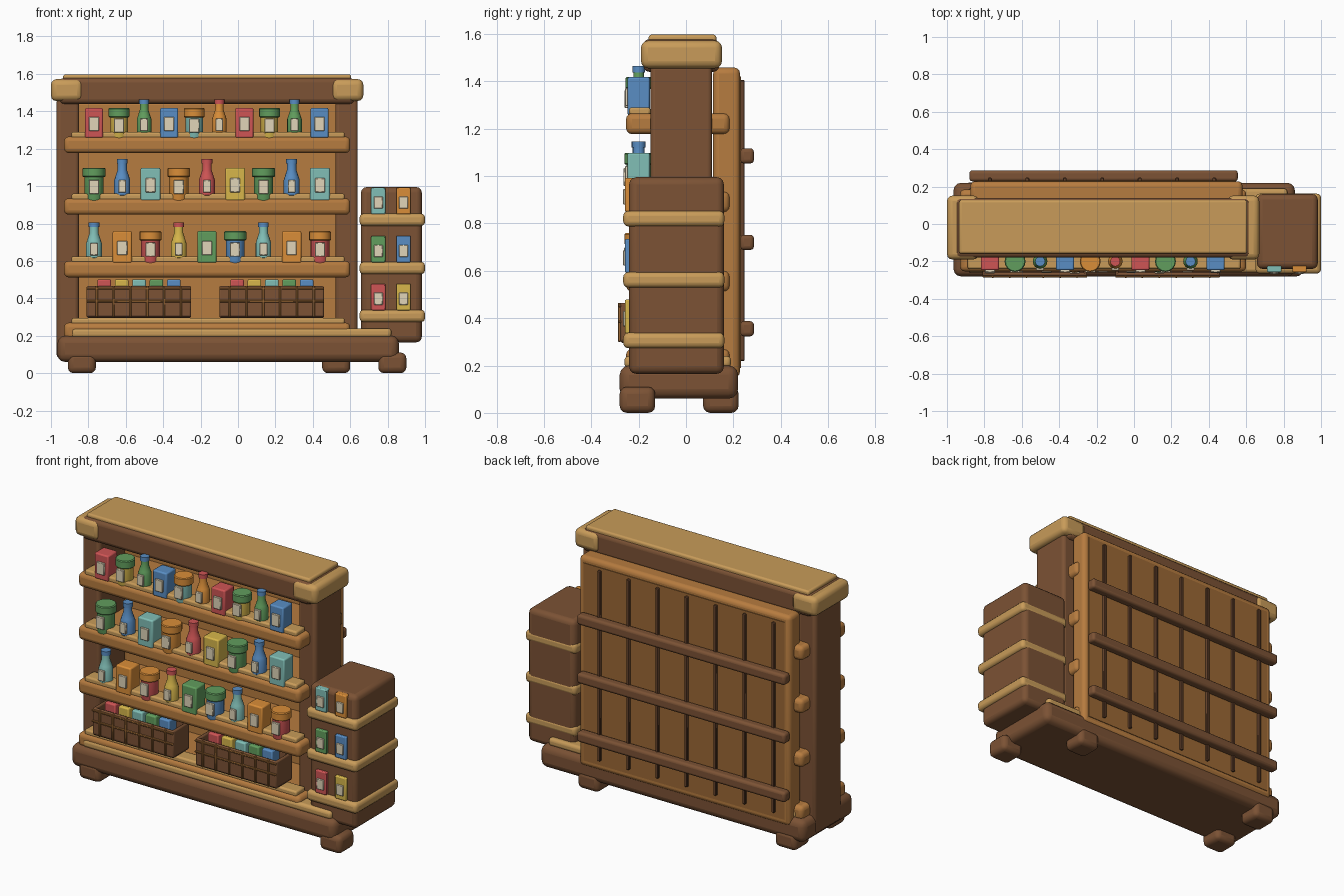
import bpy, math

if "Cube" in bpy.data.objects:
    bpy.data.objects.remove(bpy.data.objects["Cube"])

# palette
RGB = dict(brown=(.20, .085, .035), dark=(.13, .055, .025), orange=(.47, .20, .05), plank=(.33, .14, .035),
           tan=(.58, .33, .10), red=(.62, .09, .09), green=(.12, .34, .11), blue=(.10, .27, .55),
           teal=(.22, .52, .47), amber=(.70, .27, .04), yellow=(.68, .47, .07), cream=(.75, .66, .48))
MATS = {}
for k, c in RGB.items():
    MATS[k] = bpy.data.materials.new(k)
    MATS[k].diffuse_color = (*c, 1)


def finish(ob, name, col):
    ob.name = name
    ob.data.materials.append(MATS[col])
    bpy.ops.object.shade_smooth_by_angle(angle=math.radians(40))
    return ob


def box(name, col, x, y, z, bevel=.0, seg=3):
    """Rounded box given (min, max) on each axis."""
    lim = (x, y, z)
    bpy.ops.mesh.primitive_cube_add(size=1, location=[(a + b) / 2 for a, b in lim])
    ob = bpy.context.object
    ob.scale = [b - a for a, b in lim]
    bpy.ops.object.transform_apply(location=False, rotation=False)
    if bevel:
        m = ob.modifiers.new("round", 'BEVEL')
        m.width, m.segments = bevel, seg
    return finish(ob, name, col)


def lathe(name, col, x, y, z, profile, n=16):
    """Solid of revolution from (radius, height) points."""
    verts = [(r * math.cos(2 * math.pi * i / n), r * math.sin(2 * math.pi * i / n), h)
             for r, h in profile for i in range(n)]
    faces = [(j * n + i, j * n + (i + 1) % n, (j + 1) * n + (i + 1) % n, (j + 1) * n + i)
             for j in range(len(profile) - 1) for i in range(n)]
    faces += [tuple(reversed(range(n))), tuple(range(len(verts) - n, len(verts)))]
    me = bpy.data.meshes.new(name)
    me.from_pydata(verts, [], faces)
    ob = bpy.data.objects.new(name, me)
    ob.location = (x, y, z)
    bpy.context.collection.objects.link(ob)
    bpy.ops.object.select_all(action='DESELECT')
    bpy.context.view_layer.objects.active = ob
    ob.select_set(True)
    return finish(ob, name, col)


YI = -.20  # row of goods


def label(x, y, z, w=.054, h=.075):
    box("label", 'cream', (x - w / 2, x + w / 2), (y - .008, y + .008), (z - h / 2, z + h / 2), .003, 1)


def carton(x, z, s, col, _):
    w, h = .048 * s, .16 * s
    box("carton", col, (x - w, x + w), (YI - .047, YI + .047), (z, z + h), .008, 2)
    label(x, YI - .05, z + .47 * h)


def can(x, z, s, col, lid):
    r, h = .047 * s, .16 * s
    lathe("can", col, x, YI, z, [(r * .95, 0), (r, .008), (r, h - .03)])
    lathe("can_lid", lid, x, YI, z + h - .05,
          [(r + .004, 0), (r + .009, .005), (r + .009, .045), (r + .004, .05)])
    label(x, YI - r - .004, z + .42 * h)


def bottle(x, z, s, col, cap):
    r = .039 * s
    lathe("bottle", col, x, YI, z, [(r * .6, 0), (r * .65, .015), (r, .03), (r, .1 * s), (r * .85, .118 * s),
                                   (r * .58, .15 * s), (r * .58, .19 * s)])
    lathe("bottle_cap", cap, x, YI, z + .18 * s, [(r * .68, 0), (r * .68, .026)])
    label(x, YI - r - .002, z + .07 * s, .042, .065)


# base, feet and plinth trim
box("base", 'brown', (-.965, .86), (-.28, .22), (.06, .2), .04)
box("base_trim", 'tan', (-.89, .82), (-.26, .19), (.19, .24), .018)
for x, y in ((-.835, -.205), (.825, -.205), (-.835, .147), (.525, .147)):
    box("foot", 'brown', (x - .075, x + .075), (y - .075, y + .075), (0, .11), .03)

# side walls and back panel
for x in (-.97, .52):
    box("side_wall", 'brown', (x, x + .12), (-.15, .11), (.08, 1.47), .02)
box("back_panel", 'orange', (-.875, .58), (.115, .228), (.15, 1.458), .025)
box("back_sheet", 'plank', (-.84, .545), (.2, .232), (.19, 1.42))
for i in range(7):
    x = -.77 + .2 * i
    box("back_strip", 'dark', (x - .01, x + .01), (.225, .248), (.22, 1.405), .004, 1)
for z in (1.085, .72, .355):
    box("back_batten", 'brown', (-.88, .555), (.228, .287), (z - .032, z + .032), .016)

# top cap with end blocks
box("top_cap", 'brown', (-.955, .622), (-.18, .14), (1.44, 1.578), .025)
box("top_slab", 'tan', (-.935, .605), (-.158, .128), (1.55, 1.597), .012)
for x in (-1, .5):
    box("cap_end", 'tan', (x, x + .17), (-.19, .152), (1.455, 1.572), .03)

# shelves with front lips
for z in (1.265, .935, .6, .27):
    box("shelf", 'orange', (-.93, .6), (-.253, .185), (z - .088, z), .025)
    box("shelf_lip", 'tan', (-.89, .57), (-.24, -.15), (z - .01, z + .025), .01, 2)

# goods on the three upper shelves
K = dict(b=carton, c=can, t=bottle)
ROWS = [
    (1.258, 1.0, -.77, .134, "b red red,c yellow green,t green blue,b blue blue,c teal amber,"
     "t amber red,b red red,c yellow green,t green blue,b blue blue"),
    (.922, 1.1, -.77, .151, "c green green,t blue blue,b teal teal,c amber amber,t red red,"
     "b yellow yellow,c green green,t blue blue,b teal teal"),
    (.588, 1.07, -.77, .151, "t teal blue,b amber amber,c red amber,t yellow red,b green green,"
     "c blue green,t teal blue,b amber amber,c red amber")]
for z, s, x0, dx, row in ROWS:
    for i, item in enumerate(row.split(",")):
        kind, col, lid = item.split()
        K[kind](x0 + dx * i, z, s, col, lid)

# open woven baskets with goods inside
for x in (-.81, -.10):
    X, F, B = (x, x + .56), -.278, -.12
    box("basket_floor", 'dark', X, (F, B), (.295, .32), .008, 1)
    for y in (F, B - .02):
        box("basket_panel", 'brown', X, (y, y + .02), (.30, .465), .008, 2)
    for xx in (x, x + .54):
        box("basket_end", 'brown', (xx, xx + .02), (F, B), (.30, .465), .008, 2)
    for i in range(6):
        xx = x + .055 + .09 * i
        box("basket_stave", 'plank', (xx - .006, xx + .006), (F - .01, F + .005), (.30, .465), .003, 1)
    for z in (.385, .452):
        box("basket_weave", 'plank', X, (F - .008, F + .005), (z - .006, z + .006), .003, 1)
    for i, col in enumerate(("red", "yellow", "teal", "green", "blue")):
        xx = x + .095 + .093 * i
        box("basket_goods", col, (xx - .036, xx + .036), (-.24, -.16), (.31, .502), .008, 2)

# side cabinet with bands and small boxes
box("side_cabinet", 'brown', (.657, .983), (-.24, .16), (.165, .995), .03)
for z, cols in ((.82, ("teal", "amber")), (.562, ("green", "blue")), (.306, ("red", "yellow"))):
    box("cabinet_band", 'tan', (.65, 1.0), (-.265, .162), (z - .033, z + .033), .022)
    for x, col in zip((.75, .885), cols):
        box("small_box", col, (x - .038, x + .038), (-.258, -.22), (z + .03, z + .172), .006, 2)
        label(x, -.258, z + .092, .048, .065)

for m in bpy.data.materials:
    if m.users and not m.is_grease_pencil:
        m.use_nodes = True
        m.node_tree.nodes["Principled BSDF"].inputs["Base Color"].default_value = m.diffuse_color
